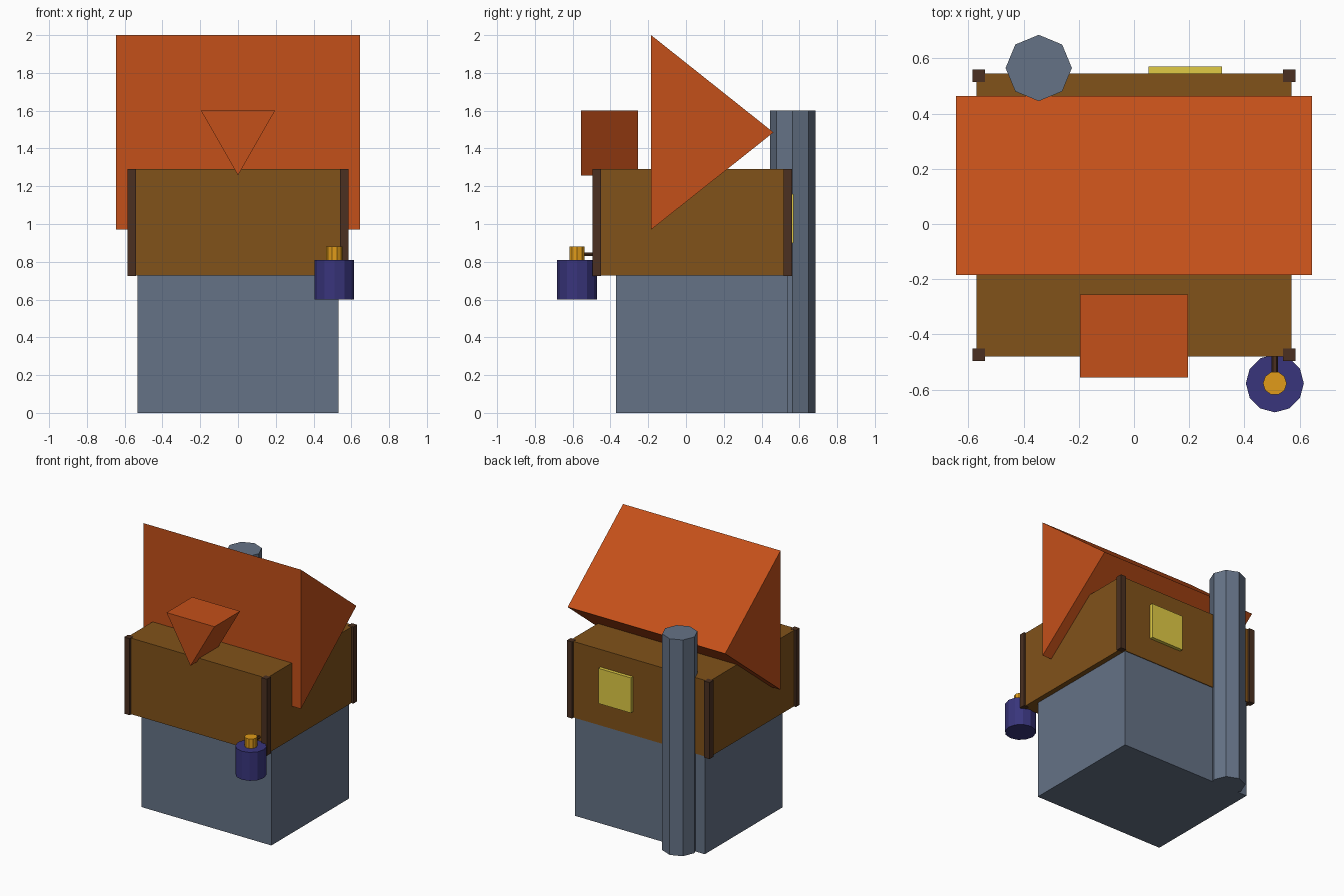
import bpy, math
from mathutils import Vector

if "Cube" in bpy.data.objects:
    bpy.data.objects.remove(bpy.data.objects["Cube"])


def material(name, rgb):
    m = bpy.data.materials.new(name)
    m.diffuse_color = (*rgb, 1)
    m.use_nodes = True
    m.node_tree.nodes["Principled BSDF"].inputs["Base Color"].default_value = m.diffuse_color
    return m


STONE = material("stone", (0.13, 0.17, 0.24))
WOOD = material("wood", (0.22, 0.085, 0.01))
DARK = material("dark_wood", (0.07, 0.03, 0.015))
TILE = material("roof_tile", (0.55, 0.08, 0.01))
GLOW = material("window_glow", (0.75, 0.6, 0.06))
BLUE = material("blue", (0.04, 0.035, 0.2))
GOLD = material("gold", (0.75, 0.33, 0.01))


def mesh_object(name, verts, faces, mat):
    me = bpy.data.meshes.new(name)
    me.from_pydata(verts, [], faces)
    me.materials.append(mat)
    ob = bpy.data.objects.new(name, me)
    bpy.context.collection.objects.link(ob)
    return ob


def prism(name, start, end, mat):
    """Close two matching outlines into a solid; start's winding faces toward end."""
    n = len(start)
    faces = [tuple(reversed(range(n))), tuple(range(n, 2 * n))]
    faces += [(i, (i + 1) % n, n + (i + 1) % n, n + i) for i in range(n)]
    return mesh_object(name, start + end, faces, mat)


def box(name, x, y, z, mat):
    outline = [(x[0], y[0]), (x[1], y[0]), (x[1], y[1]), (x[0], y[1])]
    return prism(name, [(*p, z[0]) for p in outline], [(*p, z[1]) for p in outline], mat)


def ring(n, r):
    return [(r * math.cos(2 * math.pi * i / n), r * math.sin(2 * math.pi * i / n)) for i in range(n)]


def column(name, cx, cy, r, z, n, mat):
    pts = ring(n, r)
    return prism(name, [(cx + a, cy + b, z[0]) for a, b in pts],
                 [(cx + a, cy + b, z[1]) for a, b in pts], mat)


# Stone ground floor and overhanging timber storey
box("stone_base", (-0.532, 0.532), (-0.37, 0.54), (0, 0.73), STONE)
box("upper_storey", (-0.57, 0.57), (-0.48, 0.545), (0.727, 1.29), WOOD)

# Corner posts
for sx in (-1, 1):
    for y0 in (-0.496, 0.515):
        x = sorted((sx * 0.54, sx * 0.584))
        box("corner_post", x, (y0, y0 + 0.045), (0.725, 1.292), DARK)

# Main roof: triangular prism along x
tri = [(-0.185, 0.97), (0.463, 1.485), (-0.185, 2.0)]
prism("main_roof", [(-0.645, *p) for p in tri], [(0.645, *p) for p in tri], TILE)

# Front dormer: inverted triangular prism along y
tri = [(0, 1.258), (-0.196, 1.6), (0.196, 1.6)]
prism("dormer", [(x, -0.556, z) for x, z in tri], [(x, -0.255, z) for x, z in tri], TILE)

# Chimney at the back
column("chimney", -0.345, 0.565, 0.12, (0, 1.6), 8, STONE)

# Back window
box("back_window", (0.053, 0.318), (0.53, 0.57), (0.9, 1.16), GLOW)

# Hanging lantern with cap and wall bracket
column("lantern_body", 0.51, -0.577, 0.105, (0.6, 0.81), 12, BLUE)
column("lantern_cap", 0.51, -0.577, 0.043, (0.80, 0.88), 10, GOLD)
bar = ring(6, 0.012)
prism("lantern_bracket", [(0.51 + a, -0.46, 0.84 + b) for a, b in bar],
      [(0.51 + a, -0.56, 0.84 + b) for a, b in bar], DARK)
